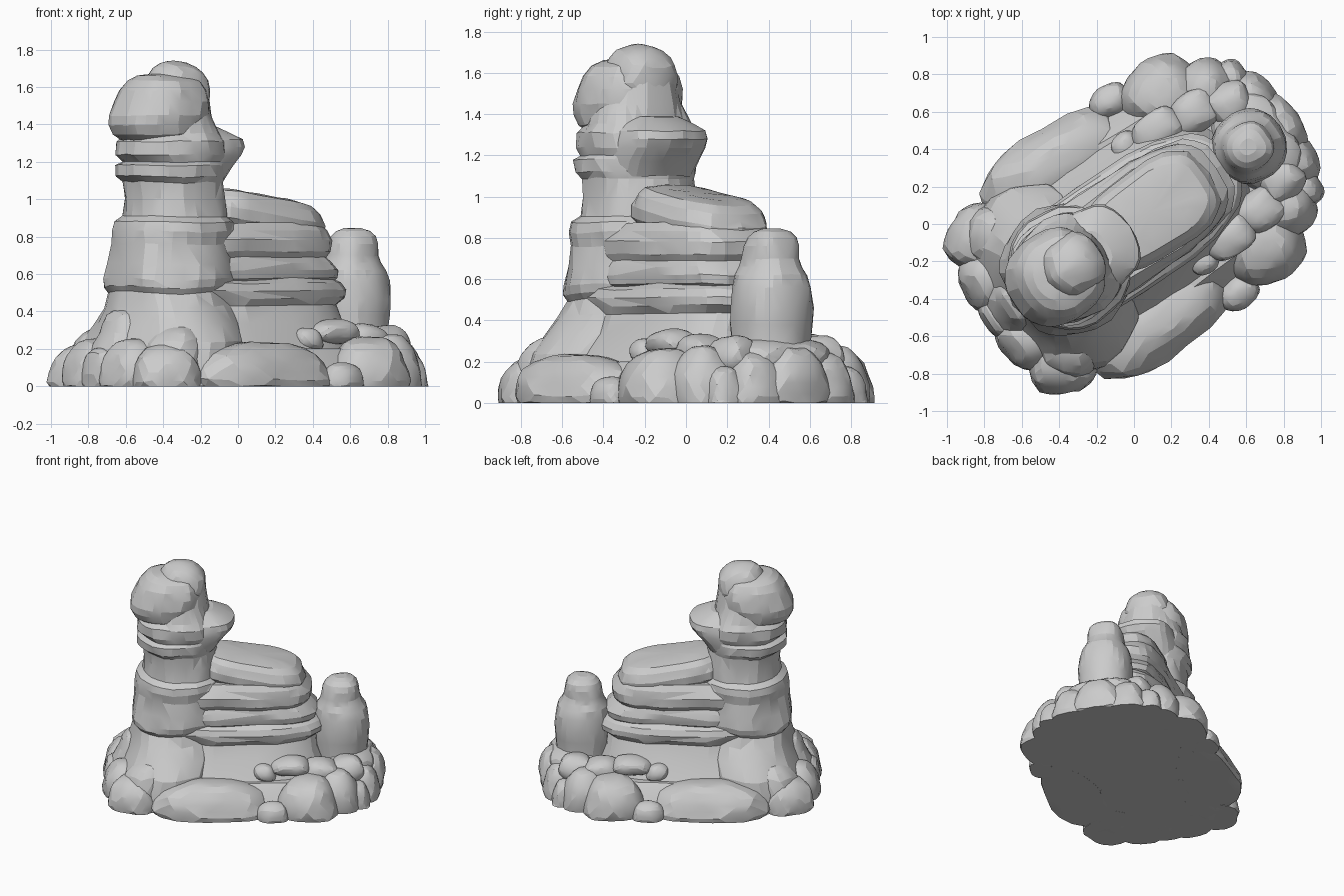
import bpy, bmesh, math, random
from mathutils import Vector, Matrix, noise

if "Cube" in bpy.data.objects:
    bpy.data.objects.remove(bpy.data.objects["Cube"], do_unlink=True)
random.seed(4)

stone = bpy.data.materials.new("grey_stone")
stone.use_nodes = True
GREY = (0.6, 0.6, 0.6, 1)
stone.diffuse_color = GREY
stone.node_tree.nodes["Principled BSDF"].inputs["Base Color"].default_value = GREY

# The formation is modelled along x, symmetric in y, then turned to its diagonal
TURN = Matrix.Rotation(math.radians(34), 4, 'Z')


def finish(bm, name, rough, seed, mirrored=False):
    """Roughen, clip at the ground, turn into place and shade."""
    for v in bm.verts:
        p = Vector((v.co.x, abs(v.co.y), v.co.z)) * 4 + Vector((seed * 7.3, 0, 0))
        d = (noise.noise_vector(p) + noise.noise_vector(p * 2.7) * 0.5) * rough
        if abs(v.co.y) < 0.02:
            d.y = 0
        v.co += Vector((d.x, d.y * (1 if v.co.y >= 0 else -1), d.z * 0.5))
        v.co.z = max(v.co.z, 0)
        if mirrored:
            v.co.y *= -1
    bmesh.ops.remove_doubles(bm, verts=bm.verts, dist=0.0005)
    bmesh.ops.triangulate(bm, faces=bm.faces)
    bmesh.ops.recalc_face_normals(bm, faces=bm.faces)
    bm.transform(TURN)
    me = bpy.data.meshes.new(name)
    bm.to_mesh(me)
    bm.free()
    me.materials.append(stone)
    ob = bpy.data.objects.new(name, me)
    bpy.context.collection.objects.link(ob)
    bpy.ops.object.select_all(action='DESELECT')
    ob.select_set(True)
    bpy.context.view_layer.objects.active = ob
    bpy.ops.object.shade_smooth_by_angle(angle=math.radians(15))


def spow(a, e):
    return math.copysign(abs(a) ** e, a)


def loft(name, rings, power=2.3, slope=0.0, taper=0.0, sides=26, rough=0.025, seed=1):
    """Stack of rounded sections: (height, start, end, half width)."""
    bm = bmesh.new()
    loops = []
    for z, a, b, w in rings:
        loop = []
        for i in range(sides):
            t = math.tau * i / sides
            x = (a + b) / 2 + (b - a) / 2 * spow(math.cos(t), 2 / power)
            y = w * spow(math.sin(t), 2 / power) * (1 - taper * x)
            loop.append(bm.verts.new((x, y, z + slope * x)))
        loops.append(loop)
    for lo, hi in zip(loops, loops[1:]):
        for i in range(sides):
            j = (i + 1) % sides
            bm.faces.new((lo[i], lo[j], hi[j], hi[i]))
    bm.faces.new(loops[0][::-1])
    bmesh.ops.poke(bm, faces=[bm.faces.new(loops[-1])])
    finish(bm, name, rough, seed)


def rock(name, pos, size, yaw=0, tilt=0, both=False):
    """Faceted boulder, narrower at the top, optionally on both sides."""
    seed = random.randint(1, 90)
    power = 2.6
    for mirrored in ((False, True) if both else (False,)):
        bm = bmesh.new()
        bmesh.ops.create_icosphere(bm, subdivisions=3, radius=1)
        for v in bm.verts:
            n = sum(abs(c) ** power for c in v.co) ** (1 / power)
            x, y, z = v.co / n
            narrow = 1 - 0.16 * z
            v.co = (x * size[0] * narrow, y * size[1] * narrow, z * size[2])
        bm.transform(Matrix.Translation(pos) @ Matrix.Rotation(math.radians(yaw), 4, 'Z')
                     @ Matrix.Rotation(math.radians(tilt), 4, 'Y'))
        tag = name + ("_far" if mirrored else "_near") if both else name
        finish(bm, tag, 0.028, seed, mirrored)


# Ground core that closes the underside
loft("ground_core", [(0, -.88, 1.0, .58), (.1, -.86, .98, .55), (.2, -.7, .85, .46)], 2.4)

# Tower: flared foot, banded shaft and overhanging ledges
loft("tower_shaft", [
    (0, -.9, -.1, .56), (.14, -.88, -.14, .55), (.24, -.83, -.14, .52), (.33, -.79, -.12, .44),
    (.42, -.76, -.12, .36), (.5, -.75, -.13, .32), (.53, -.77, -.1, .34), (.57, -.77, -.1, .345),
    (.65, -.75, -.1, .325), (.76, -.73, -.1, .31), (.83, -.74, -.1, .32), (.88, -.73, -.12, .31),
    (.91, -.68, -.15, .275), (1.0, -.67, -.15, .265), (1.09, -.68, -.16, .27), (1.12, -.72, -.16, .29),
    (1.18, -.72, -.16, .29), (1.2, -.68, -.16, .27), (1.24, -.72, -.16, .28),
    (1.31, -.72, -.18, .28), (1.35, -.68, -.2, .25), (1.45, -.65, -.23, .22),
    (1.56, -.6, -.25, .18)], 2.3)
loft("tower_ledge", [
    (1.1, -.55, -.15, .21), (1.18, -.53, -.1, .23), (1.24, -.52, -.04, .235),
    (1.28, -.52, -.02, .235), (1.32, -.52, -.03, .23), (1.355, -.52, -.1, .2),
    (1.39, -.5, -.18, .15)], 2.3, rough=.02, seed=2)
loft("tower_head", [
    (1.32, -.7, -.28, .2), (1.35, -.74, -.26, .24), (1.4, -.77, -.25, .255), (1.45, -.77, -.24, .26),
    (1.52, -.74, -.24, .245), (1.58, -.71, -.26, .22), (1.63, -.67, -.29, .18), (1.655, -.62, -.33, .13),
    (1.67, -.55, -.38, .07)], 2.3, rough=.02, seed=3)
rock("tower_cap", (-.405, 0, 1.59), (.17, .165, .145))

# Ridge: stacked slabs running out from the tower
loft("ridge_body", [
    (0, -.6, .7, .47), (.2, -.6, .64, .43), (.34, -.6, .58, .34), (.43, -.6, .57, .3),
    (.47, -.6, .62, .325), (.51, -.6, .63, .335), (.55, -.6, .6, .32), (.58, -.5, .55, .27)],
    3.2, taper=.15, seed=5)
loft("ridge_middle", [
    (.54, -.5, .5, .25), (.58, -.55, .56, .29), (.62, -.55, .57, .3), (.66, -.55, .54, .29),
    (.69, -.5, .51, .275), (.72, -.5, .53, .29), (.78, -.5, .53, .285), (.83, -.4, .49, .265),
    (.87, -.4, .45, .235)], 3.4, taper=.15, seed=6)
loft("ridge_top", [
    (.83, -.2, .44, .2), (.87, -.24, .47, .23), (.93, -.24, .475, .235), (.96, -.23, .46, .225),
    (.99, -.22, .45, .215), (1.025, -.18, .41, .18), (1.04, -.1, .33, .11)], 3.8, slope=-.16, seed=7)

# Lone small pillar with a narrower capped top
loft("small_pillar", [
    (0, .54, .94, .2), (.3, .555, .925, .18), (.38, .545, .925, .19), (.46, .54, .93, .195),
    (.56, .545, .925, .19), (.62, .56, .91, .175), (.66, .585, .885, .15), (.7, .6, .87, .138),
    (.76, .61, .86, .13), (.8, .63, .845, .112), (.83, .66, .82, .085), (.848, .7, .78, .045)],
    2.3, rough=.016, seed=9)

# Base boulders in mirrored pairs
pairs = [
    ("long_boulder", (-.19, .5, .08), (.41, .2, .16), 0),
    ("round_boulder", (.52, .48, .08), (.21, .2, .19), 20),
    ("pebble", (.26, .62, .04), (.1, .09, .08), 0),
    ("foot_boulder", (-.73, .4, .07), (.17, .17, .15), 30),
    ("tower_toe", (-.61, .34, .14), (.19, .17, .18), -35),
    ("corner_boulder", (.72, .39, .09), (.16, .15, .19), 0),
    ("end_boulder", (.88, .2, .08), (.14, .14, .17), 0),
    ("outer_pebble", (.85, .36, .05), (.1, .1, .13), 0),
    ("shelf_stone_small", (.19, .36, .25), (.08, .08, .065), 0),
    ("shelf_stone_wide", (.38, .34, .3), (.13, .1, .065), 0),
    ("shelf_stone_outer", (.6, .32, .26), (.13, .12, .08), 0),
    ("shelf_stone_end", (.78, .24, .23), (.12, .12, .09), 0),
    ("tail_boulder", (-.82, .18, .08), (.13, .17, .17), 0),
]
for name, pos, size, yaw in pairs:
    rock(name, pos, size, yaw, both=True)

# Boulders on the axis
rock("front_slab", (-.76, 0, .2), (.13, .15, .22), tilt=15)
rock("tail_stone", (-.85, 0, .06), (.12, .15, .15))
rock("end_rock", (.91, 0, .09), (.14, .18, .18))
rock("pillar_ledge", (.78, 0, .23), (.2, .26, .1))
